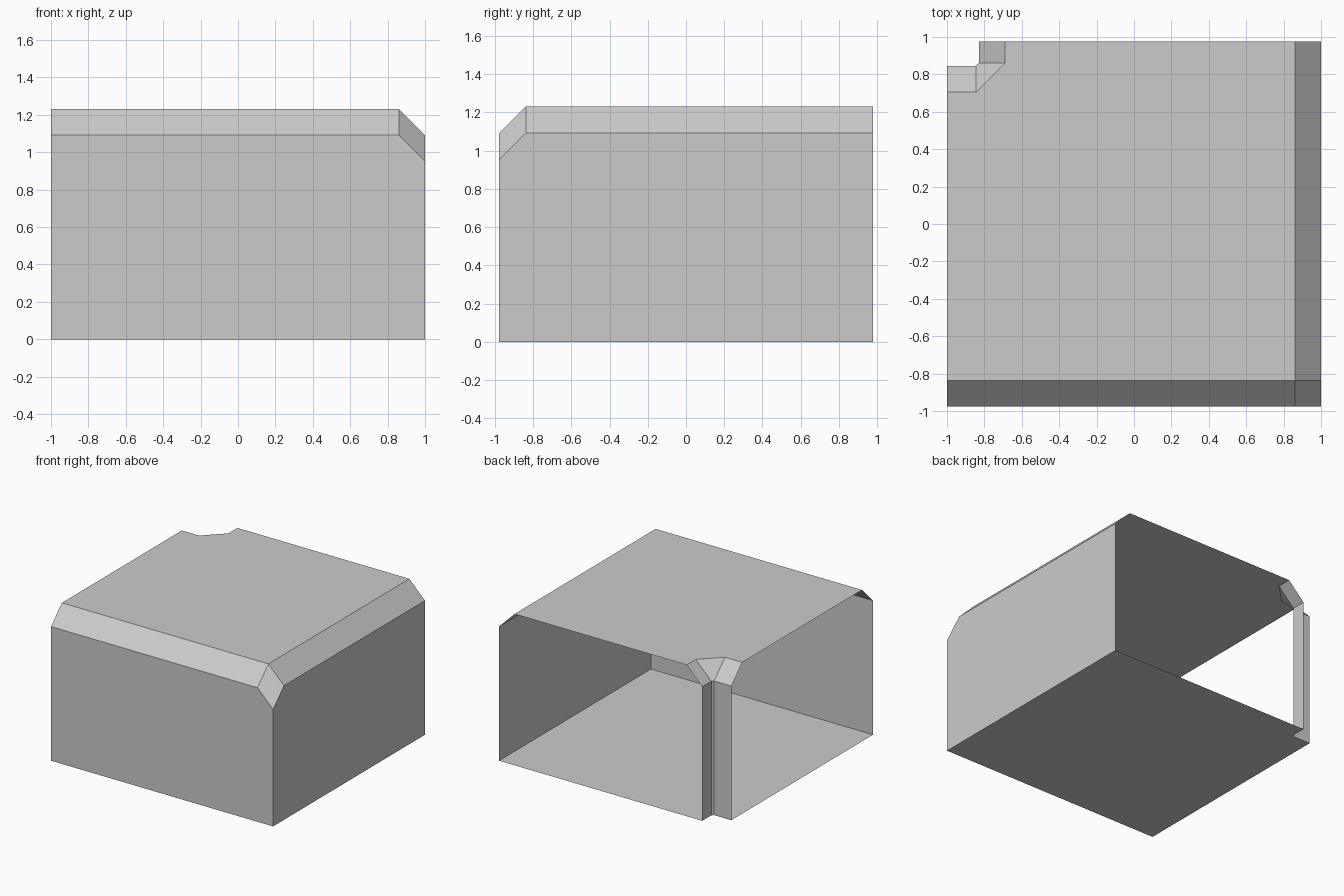
import bpy
import bmesh
from mathutils import Vector

old = bpy.data.objects.get("Cube")
if old:
    bpy.data.objects.remove(old, do_unlink=True)

# Main dimensions: half width, half depth, height and bevel size
W, D, H, B = 1.0, 0.977, 1.232, 0.14
SHOULDER = H - B          # height where the bevels start
DIP = H - 2 * B           # lowest point of the corner bevel
XI, YI = W - B, D - B     # inner limits of the flat top

grey = bpy.data.materials.new("light grey")
grey.use_nodes = True
colour = (0.6, 0.6, 0.6, 1)
grey.diffuse_color = colour
grey.node_tree.nodes["Principled BSDF"].inputs["Base Color"].default_value = colour


def make_part(name, polygons):
    """Thin sheet part from a few polygons, welded along shared edges."""
    bm = bmesh.new()
    for points in polygons:
        bm.faces.new([bm.verts.new(Vector(p)) for p in points])
    bmesh.ops.remove_doubles(bm, verts=bm.verts, dist=0.0001)
    mesh = bpy.data.meshes.new(name)
    bm.to_mesh(mesh)
    bm.free()
    mesh.materials.append(grey)
    obj = bpy.data.objects.new(name, mesh)
    bpy.context.scene.collection.objects.link(obj)
    return obj


def at(path, z):
    return [(x, y, z) for x, y in path]


def skin(lower, upper):
    """Quads joining two matching paths."""
    return [(lower[i], lower[i + 1], upper[i + 1], upper[i])
            for i in range(len(lower) - 1)]


# Recessed back corner: outline at the column and at the top surface
column = [(-0.83, D), (-0.83, 0.86), (-0.845, 0.845), (-W, 0.845)]
rim = [(-0.69, D), (-0.69, 0.86), (-0.845, 0.705), (-W, 0.705)]

# Flat floor and top, each notched by the recessed corner
make_part("floor", [at([(-W, -D), (W, -D), (W, D)] + column, 0)[::-1]])
make_part("top_panel", [at([(-W, -YI), (XI, -YI), (XI, D)] + rim, H)])

# Two closed walls, clipped below the bevelled corner
make_part("front_wall", [[(-W, -D, 0), (W, -D, 0), (W, -D, DIP),
                          (XI, -D, SHOULDER), (-W, -D, SHOULDER)]])
make_part("side_wall", [[(W, -D, 0), (W, D, 0), (W, D, SHOULDER),
                         (W, -YI, SHOULDER), (W, -D, DIP)]])

# Bevels along the upper edges and the diagonal corner facet
make_part("front_bevel", skin([(-W, -D, SHOULDER), (XI, -D, SHOULDER)],
                              [(-W, -YI, H), (XI, -YI, H)]))
make_part("side_bevel", skin([(W, -YI, SHOULDER), (W, D, SHOULDER)],
                             [(XI, -YI, H), (XI, D, H)]))
make_part("corner_bevel", [[(XI, -D, SHOULDER), (W, -D, DIP),
                            (W, -YI, SHOULDER), (XI, -YI, H)]])

# Recessed corner column and its flared cap
make_part("corner_column", skin(at(column, 0), at(column, SHOULDER)))
make_part("column_cap", skin(at(column, SHOULDER), at(rim, H)))
